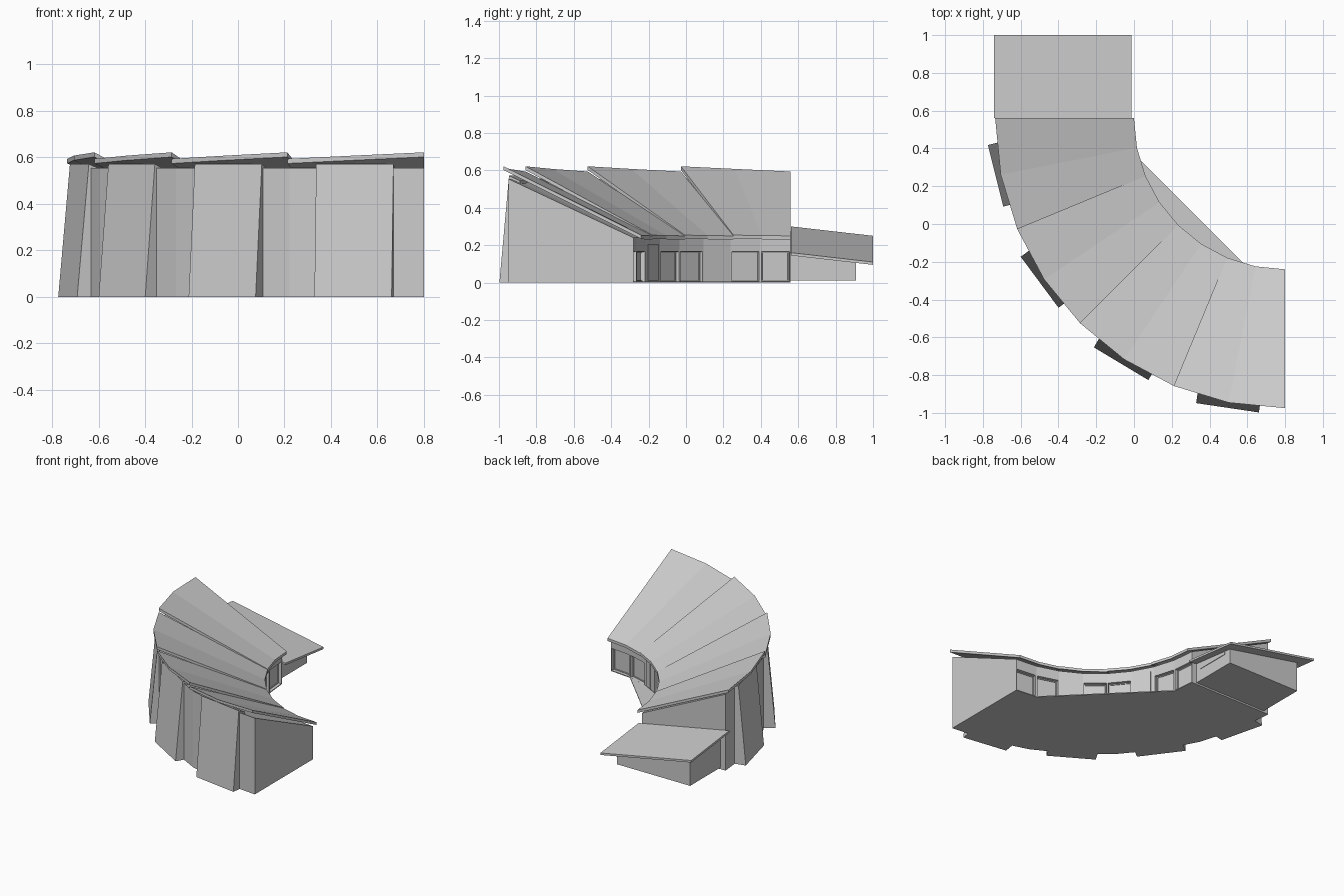
import bpy, bmesh
from math import sin, cos, radians
from mathutils import Vector

if "Cube" in bpy.data.objects:
    bpy.data.objects.remove(bpy.data.objects["Cube"])

CX, CY = 0.8, 0.56            # centre of the curved plan
STEP = 11.25                  # one facet; two facets per roof bay


def polar(r, deg, z):
    a = radians(deg)
    return Vector((CX + r * cos(a), CY + r * sin(a), z))


def finish(name, bm):
    bmesh.ops.recalc_face_normals(bm, faces=bm.faces)
    me = bpy.data.meshes.new(name)
    bm.to_mesh(me)
    bm.free()
    ob = bpy.data.objects.new(name, me)
    bpy.context.collection.objects.link(ob)
    return ob


def loft(sections):
    """Bridge closed cross-sections and cap both ends."""
    bm = bmesh.new()
    rows = [[bm.verts.new(p) for p in s] for s in sections]
    n = len(rows[0])
    sides = []
    for a, b in zip(rows, rows[1:]):
        sides.append([bm.faces.new((a[i], a[(i + 1) % n], b[(i + 1) % n], b[i]))
                      for i in range(n)])
    bm.faces.new(rows[0])
    bm.faces.new(rows[-1][::-1])
    bmesh.ops.recalc_face_normals(bm, faces=bm.faces)
    return bm, sides


# Curved hall with recessed windows on the inner facade
profile = [(0.84, 0.0), (0.84, 0.172), (0.84, 0.24), (1.51, 0.555), (1.51, 0.0)]
bm, sides = loft([[polar(r, 180 + k * STEP, z) for r, z in profile] for k in range(9)])
DOORS = (2, 5)
panes = [s[0] for k, s in enumerate(sides) if k not in DOORS]
bmesh.ops.inset_individual(bm, faces=panes, thickness=0.009, depth=0)
bmesh.ops.inset_individual(bm, faces=panes, thickness=0.002, depth=-0.02)
bmesh.ops.inset_individual(bm, faces=panes, thickness=0.008, depth=0)
bmesh.ops.inset_individual(bm, faces=panes, thickness=0.001, depth=-0.004)
finish("curved_hall", bm)

# Double doors set on two facade facets
for k in DOORS:
    a, b = polar(0.84, 180 + k * STEP, 0), polar(0.84, 180 + (k + 1) * STEP, 0)
    out = (Vector((CX, CY, 0)) - (a + b) / 2).normalized()
    for t0, t1 in ((0.14, 0.495), (0.505, 0.86)):
        secs = []
        for t in (t0, t1):
            p = a.lerp(b, t)
            secs.append([p + out * d + Vector((0, 0, z)) for d, z in
                         ((-0.01, 0.012), (0.005, 0.012), (0.005, 0.205), (-0.01, 0.205))])
        finish("door_leaf", loft(secs)[0])

# Four overlapping roof bays, each rising towards its far end
T = 0.02
for bay in range(4):
    secs = []
    for j in range(3):
        deg = 180 + (2 * bay + j) * STEP
        zo = 0.594 + 0.014 * j
        zi = 0.25 + 0.002 * j
        secs.append([polar(0.80, deg, zi), polar(1.535, deg, zo),
                     polar(1.535, deg, zo - T), polar(0.80, deg, zi - T)])
    finish("roof_bay", loft(secs)[0])

# Leaning buttress panels on the outer wall
for bay in range(4):
    mid = 180 + (2 * bay + 1) * STEP
    a = radians(mid + 2.8)
    rad, tan = Vector((cos(a), sin(a), 0)), Vector((-sin(a), cos(a), 0))
    base = polar(1.563, mid, 0)
    secs = [[base + tan * s + rad * d + Vector((0, 0, z)) for d, z in
             ((0, 0), (-0.052, 0.572), (-0.11, 0.545), (-0.11, 0))]
            for s in (-0.168, 0.168)]
    finish("buttress", loft(secs)[0])

# Thin terrace filling the inner curve
bm = bmesh.new()
pts = [polar(0.84, 180 + k * STEP, 0) for k in range(1, 8)]
face = bm.faces.new([bm.verts.new(p) for p in pts])
ext = bmesh.ops.extrude_face_region(bm, geom=[face])
for v in ext["geom"]:
    if isinstance(v, bmesh.types.BMVert):
        v.co.z += 0.006
finish("terrace", bm)


# Low annex with a roof sloping in two directions
def annex_z(x, y):
    return 0.16 - 0.192 * (x + 0.01) - 0.114 * (y - 0.56)


def annex_block(name, x0, x1, y0, y1, low, top):
    secs = []
    for y in (y0, y1):
        secs.append([Vector((x, y, f(x, y))) for x, f in
                     ((x0, low), (x1, low), (x1, top), (x0, top))])
    return finish(name, loft(secs)[0])


annex_block("annex_walls", -0.67, -0.08, 0.55, 0.91,
            lambda x, y: 0.012, lambda x, y: annex_z(x, y) - 0.014)
annex_block("annex_roof", -0.742, -0.012, 0.562, 1.0,
            lambda x, y: annex_z(x, y) - 0.015, annex_z)
annex_block("annex_window", -0.10, -0.076, 0.60, 0.86,
            lambda x, y: 0.10, lambda x, y: annex_z(x, y) - 0.02)
